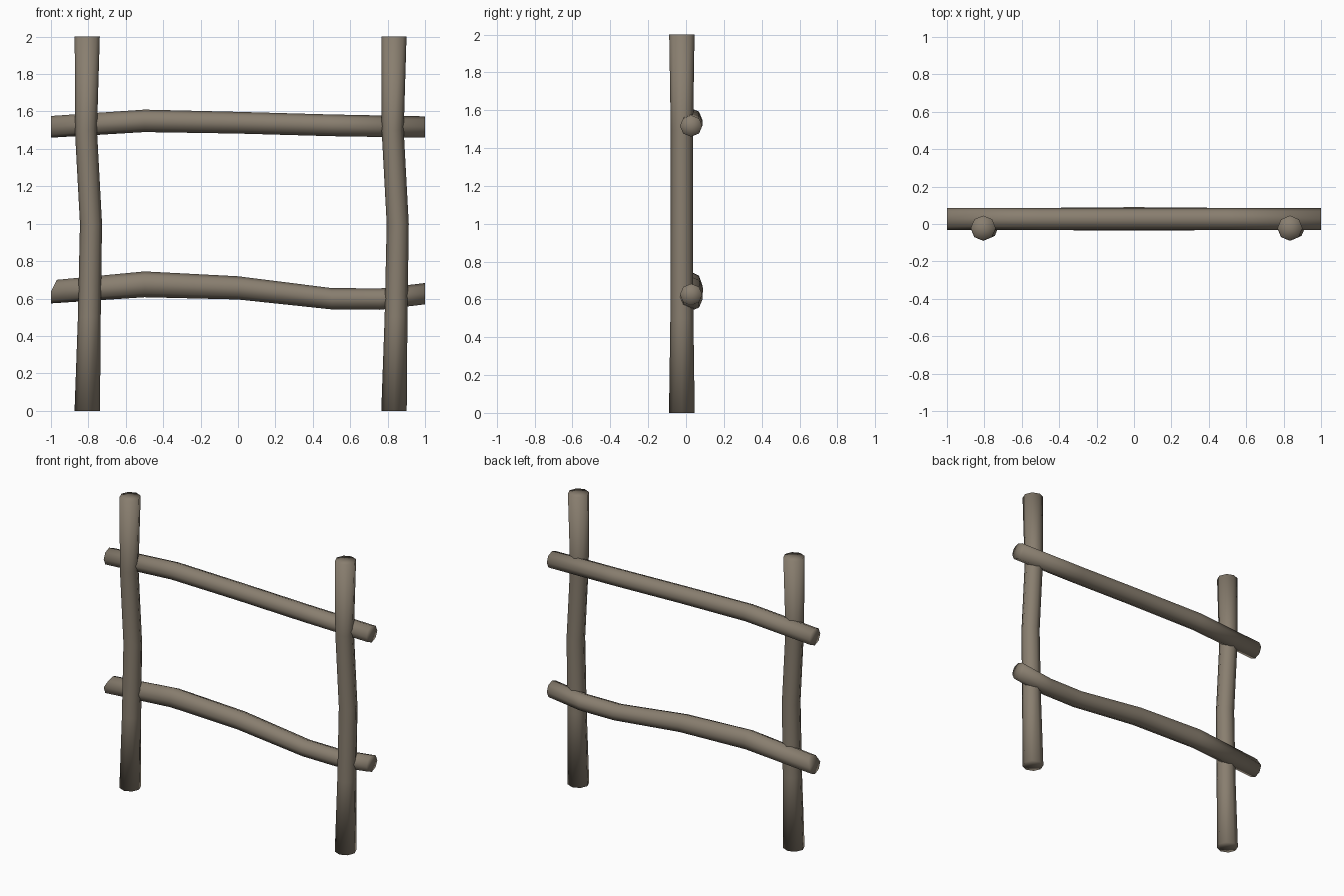
import bpy, bmesh, math
from mathutils import Vector

if "Cube" in bpy.data.objects:
    bpy.data.objects.remove(bpy.data.objects["Cube"])

wood = bpy.data.materials.new("weathered_wood")
wood.diffuse_color = (0.25, 0.21, 0.16, 1)
wood.use_nodes = True
wood.node_tree.nodes["Principled BSDF"].inputs["Base Color"].default_value = wood.diffuse_color
SIDES = 8


def log(name, stations, ring_point, end_shape=None):
    """Loft eight-sided rings through the stations and close both ends."""
    bm = bmesh.new()
    rings = []
    for s in stations:
        rings.append([bm.verts.new(ring_point(s, math.tau * i / SIDES)) for i in range(SIDES)])
    if end_shape:
        end_shape(rings[0])
    for a, b in zip(rings, rings[1:]):
        for i in range(SIDES):
            j = (i + 1) % SIDES
            bm.faces.new((a[i], a[j], b[j], b[i]))
    for ring in (rings[0], rings[-1]):
        centre = bm.verts.new(sum((v.co for v in ring), Vector()) / SIDES)
        for i in range(SIDES):
            bm.faces.new((ring[i], ring[(i + 1) % SIDES], centre))
    bmesh.ops.recalc_face_normals(bm, faces=bm.faces)
    for f in bm.faces:
        f.smooth = True
    me = bpy.data.meshes.new(name)
    bm.to_mesh(me)
    bm.free()
    me.materials.append(wood)
    ob = bpy.data.objects.new(name, me)
    bpy.context.collection.objects.link(ob)
    return ob


# Upright posts: (z, x offset, radius)
post = [(0, -0.001, 0.068), (0.5, 0.01, 0.061), (1, 0.019, 0.059),
        (1.5, -0.008, 0.059), (2, -0.001, 0.067)]
for name, px in (("left_post", -0.805), ("right_post", 0.835)):
    log(name, post, lambda s, t: (px + s[1] + s[2] * math.cos(t),
                                  -0.022 + s[2] * math.sin(t), s[0]))


# Cross rails: (x, z, radius across y, radius along z)
def rail_ring(s, t):
    return (s[0], 0.027 + s[2] * math.cos(t), s[1] + s[3] * math.sin(t))


log("upper_rail", [(-1, 1.518, 0.059, 0.058), (-0.5, 1.55, 0.059, 0.06),
                   (0, 1.54, 0.059, 0.058), (0.5, 1.526, 0.059, 0.058),
                   (1, 1.517, 0.059, 0.057)], rail_ring)


# The lower rail's left end is chopped at a slant on its upper half
def slant(ring):
    for v in ring:
        v.co.x += 0.5 * max(0, v.co.z - 0.637)


log("lower_rail", [(-1, 0.637, 0.059, 0.063), (-0.5, 0.676, 0.059, 0.069),
                   (0, 0.657, 0.063, 0.062), (0.5, 0.599, 0.059, 0.057),
                   (0.76, 0.597, 0.059, 0.057), (1, 0.626, 0.059, 0.057)],
    rail_ring, slant)
